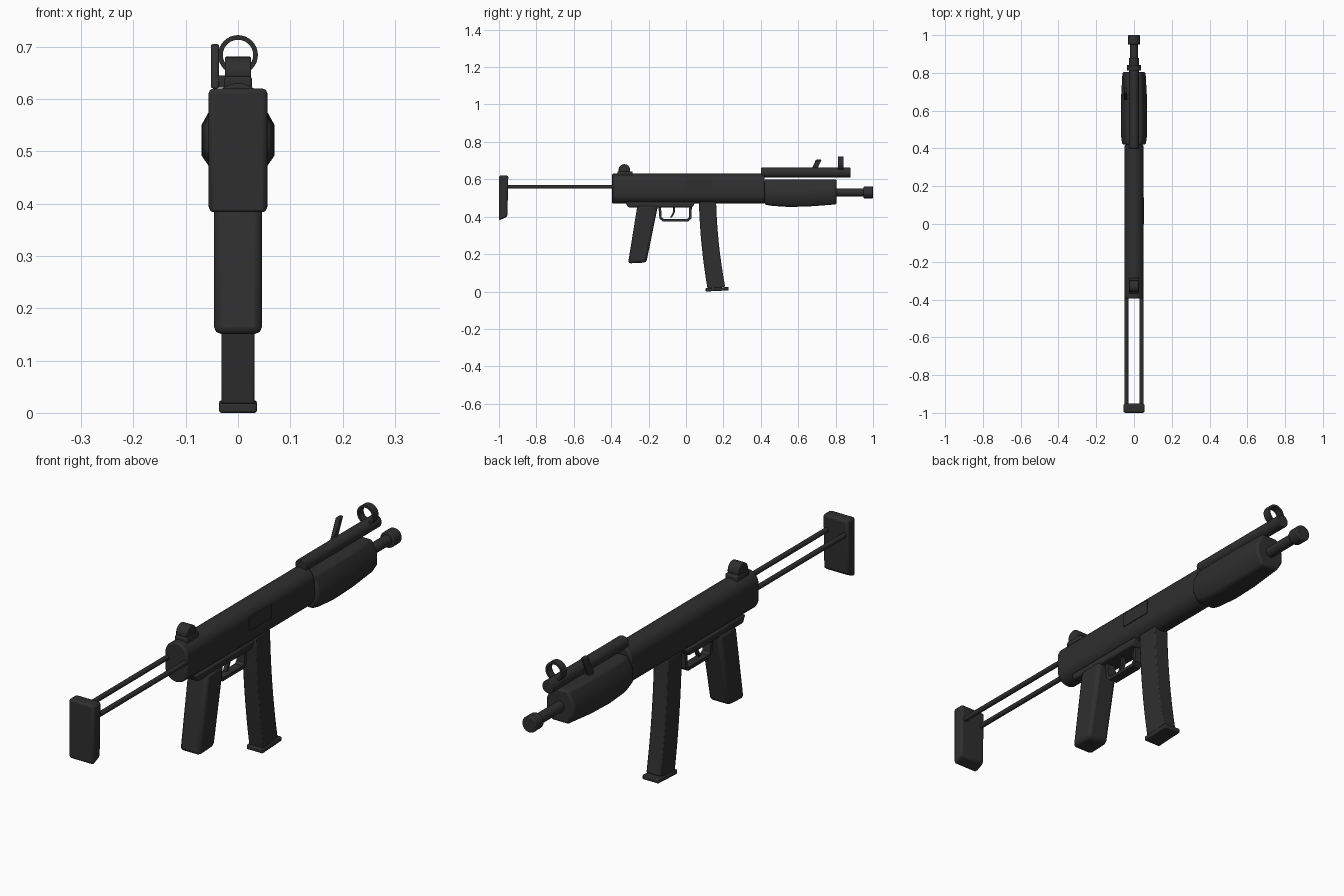
import bpy, bmesh, math
from mathutils import Vector

cube = bpy.data.objects.get("Cube")
if cube:
    bpy.data.objects.remove(cube, do_unlink=True)

steel = bpy.data.materials.new("matte black")
steel.use_nodes = True
BLACK = (0.028, 0.028, 0.028, 1)
steel.diffuse_color = BLACK
steel.node_tree.nodes["Principled BSDF"].inputs["Base Color"].default_value = BLACK


def finish(name, bm, bevel=0.0, segments=2):
    """Turn a bmesh into a shaded, bevelled object."""
    bmesh.ops.recalc_face_normals(bm, faces=bm.faces[:])
    mesh = bpy.data.meshes.new(name)
    bm.to_mesh(mesh)
    bm.free()
    mesh.materials.append(steel)
    ob = bpy.data.objects.new(name, mesh)
    bpy.context.collection.objects.link(ob)
    if bevel:
        mod = ob.modifiers.new("Bevel", "BEVEL")
        mod.width, mod.segments = bevel, segments
        mod.limit_method, mod.angle_limit = "ANGLE", math.radians(35)
    bpy.ops.object.select_all(action="DESELECT")
    ob.select_set(True)
    bpy.context.view_layer.objects.active = ob
    bpy.ops.object.shade_smooth_by_angle(angle=math.radians(35))
    return ob


def loft(name, rings, bevel=0.0, closed=False):
    """Skin equal-length rings of points, capping the ends."""
    bm = bmesh.new()
    rows = [[bm.verts.new(p) for p in ring] for ring in rings]
    n = len(rows[0])
    pairs = list(zip(rows, rows[1:]))
    if closed:
        pairs.append((rows[-1], rows[0]))
    for a, b in pairs:
        for i in range(n):
            j = (i + 1) % n
            bm.faces.new((a[i], a[j], b[j], b[i]))
    if not closed:
        bm.faces.new(rows[0])
        bm.faces.new(rows[-1])
    return finish(name, bm, bevel)


def prism(name, profile, x0, x1, bevel=0.0):
    """Extrude a side outline of (y, z) points across x."""
    return loft(name, [[(x, y, z) for y, z in profile] for x in (x0, x1)], bevel)


def box(name, x, y, z, bevel=0.0):
    outline = [(y[0], z[0]), (y[1], z[0]), (y[1], z[1]), (y[0], z[1])]
    return prism(name, outline, x[0], x[1], bevel)


def circle(n=24):
    return [(math.cos(math.tau * i / n), math.sin(math.tau * i / n)) for i in range(n)]


def lathe(name, x, z, steps, n=24, bevel=0.0):
    """Turned part along y from (y, radius) steps."""
    return loft(name, [[(x + r * c, y, z + r * s) for c, s in circle(n)] for y, r in steps], bevel)


# Stock: butt plate and a pair of sliding rods
prism("butt_plate", [(-1, 0.38), (-0.955, 0.40), (-0.95, 0.62), (-1, 0.62)], -0.056, 0.056, 0.009)
for side, x in (("left", 0.04), ("right", -0.04)):
    lathe("stock_rod_" + side, x, 0.56, [(-0.97, 0.01), (-0.37, 0.01)], 16)

# Receiver: tall rounded section
section = [(0.05 * c, 0.55 + 0.05 * s + (0.03 if s > 0 else -0.03))
           for c, s in circle(32)]
loft("receiver", [[(x, y, z) for x, z in section] for y in (-0.395, 0.42)], 0.006)
box("ejection_port", (0.045, 0.053), (0, 0.14), (0.54, 0.595))

# Handguard: eight-sided and gently swelling
rings = []
for y, w, low in [(0.42, 0.062, 0.465), (0.46, 0.068, 0.458), (0.55, 0.07, 0.452),
                  (0.66, 0.069, 0.455), (0.805, 0.061, 0.466)]:
    half = [(0.6 * w, low), (w, low + 0.04), (w, 0.55), (0.6 * w, 0.60)]
    rings.append([(x, y, z) for x, z in half] + [(-x, y, z) for x, z in reversed(half)])
loft("handguard", rings, 0.009)

# Barrel and muzzle
lathe("barrel", 0, 0.53, [(0.78, 0.021), (0.97, 0.021)])
lathe("muzzle", 0, 0.53, [(0.95, 0.032), (1.0, 0.032)], bevel=0.004)

# Cocking tube and slanted handle
lathe("cocking_tube", 0, 0.636, [(0.40, 0.026), (0.88, 0.026)], bevel=0.003)
prism("cocking_handle", [(0.655, 0.62), (0.685, 0.62), (0.725, 0.705), (0.695, 0.705)],
      -0.052, -0.036, 0.004)
box("cocking_handle_stub", (-0.04, -0.01), (0.663, 0.685), (0.622, 0.645))

# Front sight: hooded ring on a short base
hood = [[(r * c, y, 0.684 + r * s) for r, y in
         ((0.038, 0.812), (0.038, 0.842), (0.029, 0.842), (0.029, 0.812))] for c, s in circle(32)]
loft("front_sight_ring", hood, closed=True)
box("front_sight_base", (-0.018, 0.018), (0.812, 0.842), (0.635, 0.656))

# Rear sight: drum on a base block
drum = [(-0.33 + 0.031 * c, 0.65 + 0.031 * s) for c, s in circle()]
prism("rear_sight_drum", drum, -0.025, 0.025, 0.003)
box("rear_sight_base", (-0.027, 0.027), (-0.367, -0.285), (0.61, 0.643), 0.006)

# Trigger housing and grip
prism("trigger_housing", [(-0.325, 0.48), (-0.31, 0.45), (0.035, 0.45), (0.05, 0.48)],
      -0.04, 0.04, 0.006)
prism("pistol_grip", [(-0.26, 0.46), (-0.15, 0.46), (-0.212, 0.155), (-0.31, 0.15)],
      -0.046, 0.046, 0.014)

# Trigger guard: flat strip bent into a loop
outer = [(-0.148, 0.46), (-0.142, 0.39), (-0.125, 0.375), (0.012, 0.375), (0.028, 0.39), (0.032, 0.46)]
inner = [(-0.134, 0.46), (-0.130, 0.397), (-0.119, 0.388), (0.006, 0.388), (0.015, 0.397), (0.018, 0.46)]
strip = [[(-0.018, *a), (0.018, *a), (0.018, *b), (-0.018, *b)] for a, b in zip(outer, inner)]
loft("trigger_guard", strip)

# Trigger: small curved blade
blade = [(-0.066, 0.46), (-0.064, 0.425), (-0.08, 0.397)]
loft("trigger", [[(-0.008, y - 0.005, z), (0.008, y - 0.005, z),
                  (0.008, y + 0.006, z), (-0.008, y + 0.006, z)] for y, z in blade])

# Magazine: rectangular section following a gentle curve
stations = []
for i in range(9):
    t = i / 8
    y, z = 0.115 + 0.012 * t + 0.036 * t * t, 0.48 - 0.465 * t
    tilt = 0.012 * t
    stations.append([(-0.032, y - 0.046, z - tilt), (0.032, y - 0.046, z - tilt),
                     (0.032, y + 0.046, z + tilt), (-0.032, y + 0.046, z + tilt)])
loft("magazine", stations, 0.004)
prism("magazine_base", [(0.105, 0.0), (0.228, 0.006), (0.228, 0.024), (0.105, 0.018)],
      -0.036, 0.036, 0.004)
